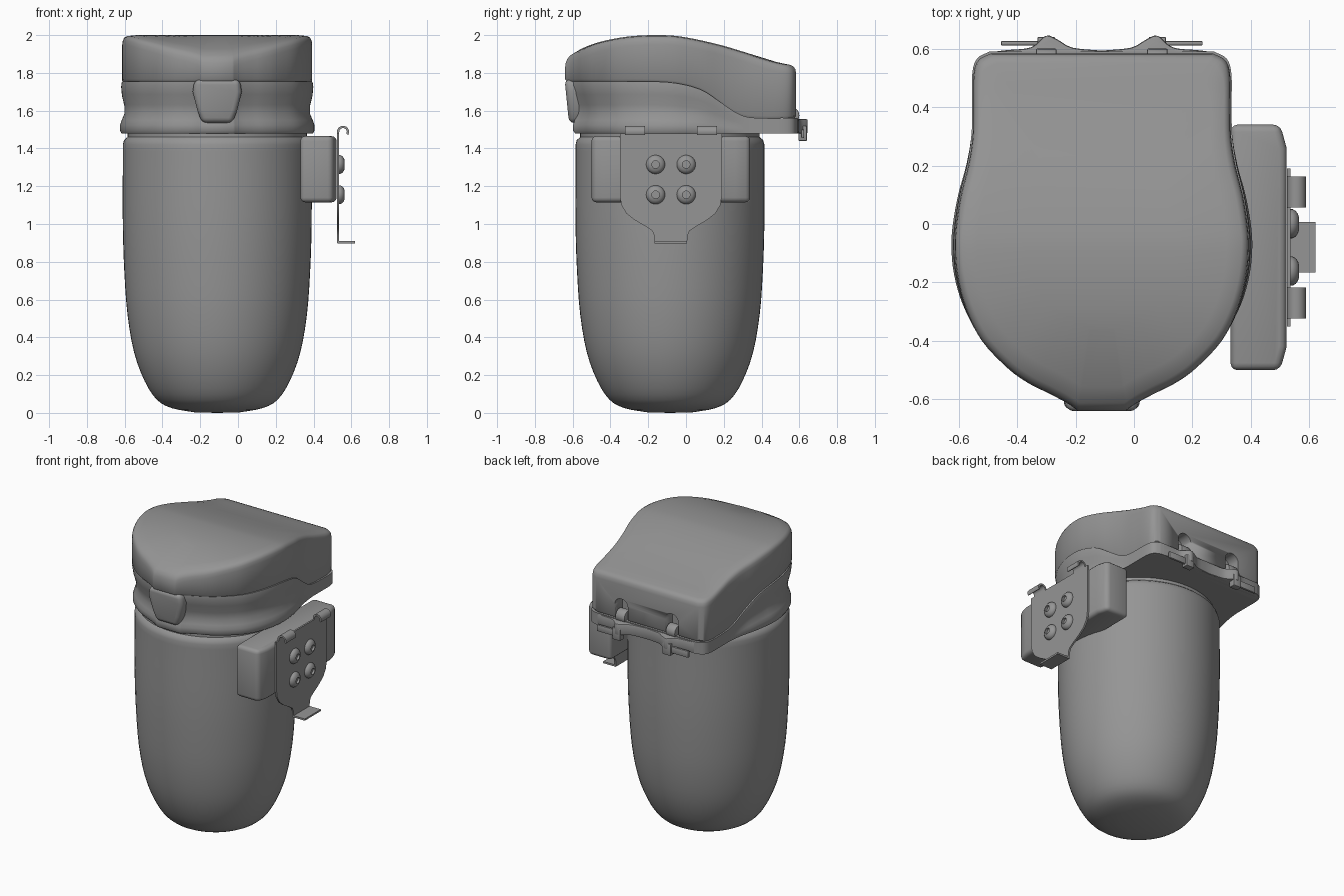
import bpy, bmesh, math
from mathutils import Vector

if "Cube" in bpy.data.objects:
    bpy.data.objects.remove(bpy.data.objects["Cube"], do_unlink=True)

grey = bpy.data.materials.new("plain grey")
grey.use_nodes = True
grey.diffuse_color = (0.3, 0.3, 0.3, 1)
grey.node_tree.nodes["Principled BSDF"].inputs["Base Color"].default_value = (0.3, 0.3, 0.3, 1)

CX, CY = -0.11, -0.085   # axis of the vessel


def add(name, bm, bevel=0, segments=3, angle=35):
    bmesh.ops.recalc_face_normals(bm, faces=bm.faces)
    mesh = bpy.data.meshes.new(name)
    bm.to_mesh(mesh)
    bm.free()
    ob = bpy.data.objects.new(name, mesh)
    bpy.context.collection.objects.link(ob)
    mesh.materials.append(grey)
    bpy.ops.object.select_all(action='DESELECT')
    ob.select_set(True)
    bpy.context.view_layer.objects.active = ob
    if bevel:
        mod = ob.modifiers.new("round", 'BEVEL')
        mod.width, mod.segments = bevel, segments
        bpy.ops.object.modifier_apply(modifier=mod.name)
    bpy.ops.object.shade_smooth_by_angle(angle=math.radians(angle))
    return ob


def spline(pts, n=5):
    """Smooth curve through the points."""
    p = [Vector(q) for q in pts]
    p = [2 * p[0] - p[1]] + p + [2 * p[-1] - p[-2]]
    out = []
    for a, b, c, d in zip(p, p[1:], p[2:], p[3:]):
        for k in range(n):
            t = k / n
            out.append(0.5 * (2*b + (c-a)*t + (2*a-5*b+4*c-d)*t*t + (3*b-a-3*c+d)*t**3))
    return out + [p[-2]]


def curve_height(pts):
    """Height as a smooth function of y."""
    s = spline(pts, 8)

    def f(y):
        for a, b in zip(s, s[1:]):
            if y <= b.x:
                return a.y + (b.y - a.y) * max(0, (y - a.x) / (b.x - a.x))
        return s[-1].y
    return f


def loft(bm, rings):
    """Bridge closed rings, then close both ends with strips across."""
    vs = [[bm.verts.new(c) for c in r] for r in rings]
    n = len(vs[0])
    for a, b in zip(vs, vs[1:]):
        for i in range(n):
            j = (i + 1) % n
            bm.faces.new((a[i], a[j], b[j], b[i]))
    for r in (vs[0], vs[-1]):
        for i in range(n // 2 - 1):
            bm.faces.new((r[i], r[i+1], r[n-2-i], r[n-1-i]))


def prism(bm, pts, to3d, lo, hi):
    """Extrude a flat outline between two depths."""
    a, b = ([bm.verts.new(to3d(u, v, w)) for u, v in pts] for w in (lo, hi))
    bm.faces.new(a)
    bm.faces.new(b)
    for i in range(len(a)):
        j = (i + 1) % len(a)
        bm.faces.new((a[i], a[j], b[j], b[i]))


def box(bm, lo, hi):
    prism(bm, [(lo[0], lo[1]), (hi[0], lo[1]), (hi[0], hi[1]), (lo[0], hi[1])],
          lambda u, v, w: (u, v, w), lo[2], hi[2])


def lathe(bm, profile, steps, to3d):
    """Turn (radius, height) pairs; the first and last may be on the axis."""
    rows = []
    for r, h in profile:
        count = steps if r > 1e-4 else 1
        rows.append([bm.verts.new(to3d(r * math.cos(k * math.tau / steps),
                    r * math.sin(k * math.tau / steps), h)) for k in range(count)])
    for a, b in zip(rows, rows[1:]):
        for i in range(steps):
            q = [a[i % len(a)], a[(i+1) % len(a)], b[(i+1) % len(b)], b[i % len(b)]]
            bm.faces.new(list(dict.fromkeys(q)))


# Vessel body
bm = bmesh.new()
side = spline([(.12, .003), (.24, .025), (.32, .07), (.385, .17), (.44, .32), (.475, .52),
               (.492, .75), (.5, 1.0), (.5, 1.3), (.5, 1.42)], 3)
lathe(bm, [(0, 0)] + [tuple(p) for p in side] + [(.493, 1.445), (.475, 1.46), (.475, 1.5), (0, 1.5)],
      64, lambda u, v, h: (CX + u, CY + v, h))
add("vessel_body", bm)

# Plan outline of the head: (half width, y), front to back
half = spline([(.08, -.64), (.12, -.612), (.18, -.58), (.25, -.545), (.32, -.495), (.41, -.4),
               (.465, -.29), (.494, -.18), (.503, -.08), (.498, 0), (.482, .1), (.457, .2),
               (.442, .3), (.44, .4), (.439, .51), (.422, .56), (.38, .583)], 4)
split = curve_height([(-.65, 1.755), (-.4, 1.755), (-.2, 1.755), (-.05, 1.745), (.08, 1.71),
                      (.18, 1.645), (.27, 1.585), (.36, 1.562), (.6, 1.56)])
top = curve_height([(-.65, 1.87), (-.6, 1.905), (-.5, 1.95), (-.4, 1.977), (-.28, 1.995), (-.13, 2.0),
                    (0, 1.988), (.2, 1.943), (.4, 1.88), (.5, 1.853), (.6, 1.845)])


def ring(place):
    right = [place(w, y) for w, y in half]
    return [(CX + w, y, z) for w, y, z in right] + [(CX - w, y, z) for w, y, z in reversed(right)]


# Collar between body and lid, with a soft waist that fades to the rear shelf
def collar(t, push, nose):
    def place(w, y):
        fade = min(1, max(0, (.3 - y) / .3))
        y2 = CY + (y - CY) * (nose if y < CY else 1.01)
        z = 1.48 + (split(y) - 1.48) * t
        k = 1 + push * fade
        return w * k + .004, CY + (y2 - CY) * (k if y < CY else 1), z
    return ring(place)


bm = bmesh.new()
loft(bm, [collar(*a) for a in ((0, .0, .905), (.05, .015, .91), (.16, .015, .91), (.25, 0, .91),
                               (.38, -.03, .92), (.55, -.03, .935), (.75, -.005, .95),
                               (.92, .003, .965), (1, -.003, .97))])
add("collar", bm)


# Lid with softly rounded upper edge
def lid_ring(scale, drop):
    def place(w, y):
        y2 = CY + (y - CY) * scale
        return w * scale, y2, top(y2) - drop
    return ring(place)


bm = bmesh.new()
loft(bm, [ring(lambda w, y: (w * .985, y * .985, split(y))),
          ring(lambda w, y: (w, y, split(y) + .012)), lid_ring(1, .05), lid_ring(.994, .028),
          lid_ring(.98, .013), lid_ring(.95, .005), lid_ring(.85, 0), lid_ring(.5, 0)])
lid = add("lid", bm, angle=40)

# Arched hinge pockets in the back of the lid
HINGES = (-.3, .08)
bm = bmesh.new()
for hx in HINGES:
    arch = [(hx - .05, 1.5), (hx + .05, 1.5)] + [
        (hx + .05 * math.cos(a * math.pi / 10), 1.65 + .05 * math.sin(a * math.pi / 10)) for a in range(11)]
    prism(bm, arch, lambda u, v, w: (u, w, v), .5, .7)
cutter = add("pocket_cutter", bm)
cutter.hide_render = True
cut = lid.modifiers.new("pockets", 'BOOLEAN')
cut.operation, cut.solver, cut.object = 'DIFFERENCE', 'EXACT', cutter
bpy.context.view_layer.objects.active = lid
bpy.ops.object.modifier_apply(modifier=cut.name)
bpy.data.objects.remove(cutter, do_unlink=True)

# Rear shelf with two hinge bulges
bm = bmesh.new()
edge = spline([(-.54, .5), (-.53, .57), (-.46, .592), (-.37, .6), (-.335, .615), (-.3, .645), (-.26, .63),
               (-.21, .603), (-.11, .593)], 3)
edge = [tuple(p) for p in edge]
edge += [(2 * CX - x, y) for x, y in reversed(edge[:-1])]
prism(bm, edge, lambda u, v, w: (u, v, w), 1.48, 1.555)
add("rear_shelf", bm, .008, 2)

# Hinge knuckles, lugs and hanging tabs
for hx, out in zip(HINGES, (-1, 1)):
    bm = bmesh.new()
    lathe(bm, [(0, -.035), (.045, -.035), (.045, .035), (0, .035)], 20,
          lambda u, v, h: (hx + h, .555 + u, 1.575 + v))
    box(bm, (hx - .03, .595, 1.44), (hx + .03, .64, 1.52))
    x0, x1 = sorted((hx, hx + .155 * out))
    box(bm, (x0, .61, 1.455), (x1, .626, 1.5))
    add("hinge_left" if out > 0 else "hinge_right", bm, .005, 2)

# Pouring spout tongue under the lid nose
bm = bmesh.new()
prism(bm, [(-.19, 1.535), (-.03, 1.535), (-.005, 1.6), (.02, 1.7), (.01, 1.765), (-.23, 1.765), (-.24, 1.7),
           (-.215, 1.6)], lambda u, v, w: (u, w + (1.76 - v) * (.1 if w < -.6 else 0), v), -.642, -.5)
add("spout", bm, .028, 4)

# Side mounting block with tapered ends
bm = bmesh.new()
prism(bm, [(.33, -.5), (.5, -.5), (.522, -.42), (.522, .26), (.5, .34), (.33, .34)],
      lambda u, v, w: (u, v, w), 1.115, 1.465)
add("mount_block", bm, .025, 3)

# Bracket plate, symmetric about its own centre line
PY = -.08
bm = bmesh.new()
flank = [(.27, 1.48), (.27, 1.15), (.262, 1.1), (.235, 1.055), (.19, 1.02), (.13, .985), (.1, .965),
         (.088, .94), (.086, .9)]
prism(bm, [(PY + a, z) for a, z in flank] + [(PY - a, z) for a, z in reversed(flank)],
      lambda u, v, w: (w, u, v), .524, .536)
add("bracket_plate", bm)
bm = bmesh.new()
box(bm, (.526, PY - .086, .897), (.62, PY + .086, .909))
add("bracket_lip", bm)

# Curled hooks at the top of the plate
for n, hy in (("front", PY - .19), ("rear", PY + .19)):
    bm = bmesh.new()
    outer, inner = ([(.556 + r * math.cos(math.radians(d)), 1.488 + r * math.sin(math.radians(d)))
                     for d in range(180, -31, -15)] for r in (.032, .02))
    prism(bm, [(.524, 1.46)] + outer + inner[::-1] + [(.536, 1.46)],
          lambda u, v, w: (u, w, v), hy - .053, hy + .053)
    add(n + "_hook", bm)

# Four domed bolts with hexagonal sockets
for row, z in (("upper", 1.315), ("lower", 1.155)):
    for col, y in (("front", PY - .081), ("rear", PY + .081)):
        bm = bmesh.new()
        lathe(bm, [(.05, .534), (.05, .542), (.044, .553), (.033, .561), (.02, .565), (.02, .55), (0, .55)],
              24, lambda u, v, h: (h, y + u, z + v))
        add(f"{row}_{col}_bolt", bm)
